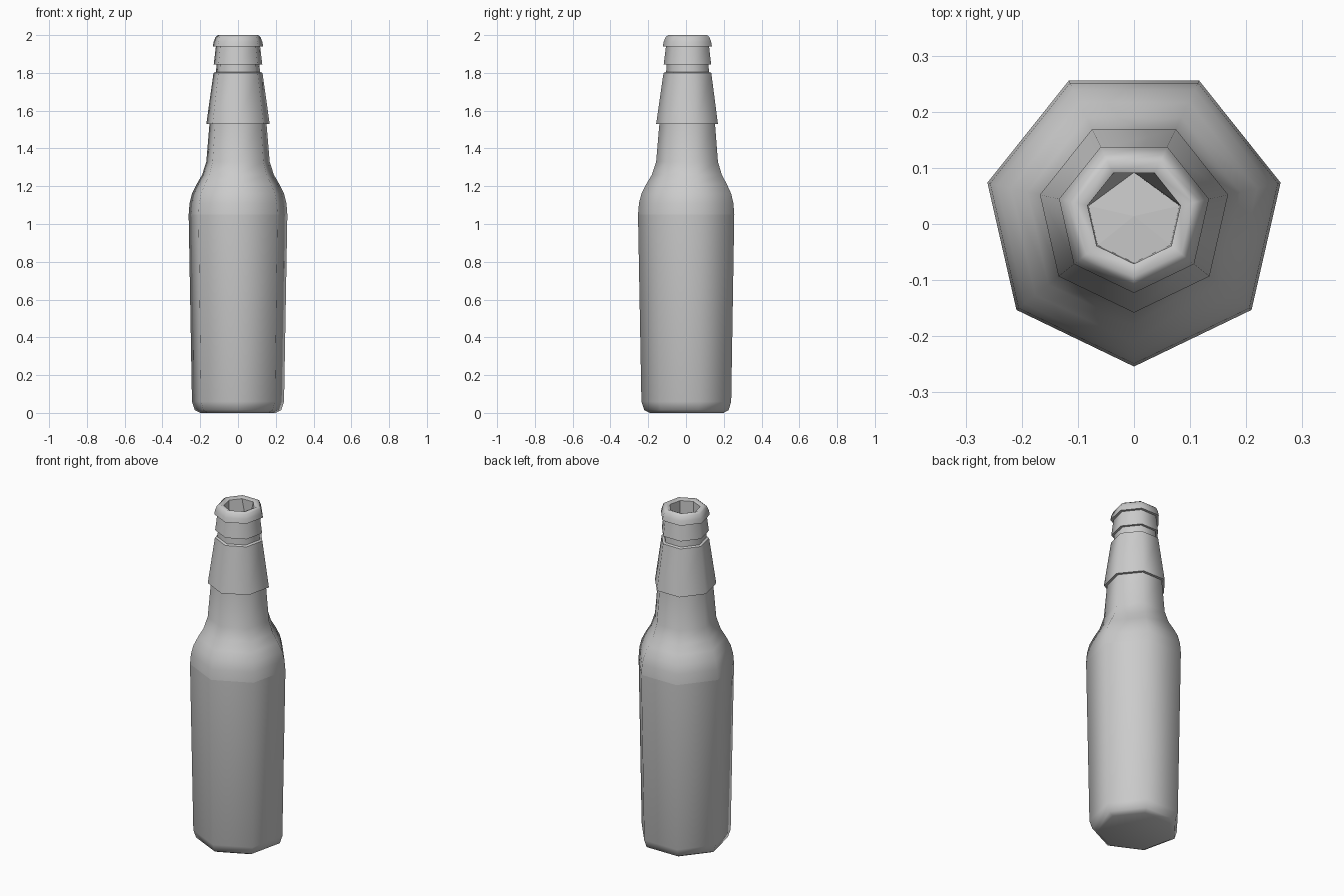
import bpy, bmesh, math
from mathutils import Vector

cube = bpy.data.objects.get("Cube")
if cube:
    bpy.data.objects.remove(cube)

SIDES = 7
AXIS_Y = 0.014

glass = bpy.data.materials.new("grey glass")
glass.use_nodes = True
colour = (0.6, 0.6, 0.6, 1)
glass.diffuse_color = colour
glass.node_tree.nodes["Principled BSDF"].inputs["Base Color"].default_value = colour


def corner(radius, z, k):
    a = -math.pi / 2 + k * 2 * math.pi / SIDES
    return Vector((radius * math.cos(a), AXIS_Y + radius * math.sin(a), z))


def lathe(bm, profile):
    """Skin (radius, height, sharp) rings; returns the list of rings."""
    rings = []
    for radius, z, sharp in profile:
        ring = [bm.verts.new(corner(radius, z, k)) for k in range(SIDES)]
        if rings:
            for k in range(SIDES):
                n = (k + 1) % SIDES
                bm.faces.new((rings[-1][k], rings[-1][n], ring[n], ring[k]))
        rings.append(ring)
    for ring, (_, _, sharp) in zip(rings, profile):
        for k in range(SIDES):
            edge = bm.edges.get((ring[k], ring[(k + 1) % SIDES]))
            edge.smooth = not sharp
    return rings


def finish(bm, name):
    for f in bm.faces:
        f.smooth = True
    mesh = bpy.data.meshes.new(name)
    bm.to_mesh(mesh)
    bm.free()
    mesh.materials.append(glass)
    obj = bpy.data.objects.new(name, mesh)
    bpy.context.collection.objects.link(obj)
    return obj


# Body, shoulder, neck wrap and lip as one outer skin
bm = bmesh.new()
rings = lathe(bm, [
    (0.205, 0, False), (0.235, 0.015, False), (0.25, 0.06, False),
    (0.268, 1.05, True), (0.263, 1.11, False), (0.25, 1.16, False),
    (0.225, 1.21, False), (0.195, 1.26, False), (0.172, 1.33, False),
    (0.155, 1.53, True), (0.172, 1.53, True), (0.133, 1.8, True),
    (0.119, 1.805, True), (0.117, 1.845, True), (0.132, 1.845, True),
    (0.12, 1.94, True), (0.137, 1.94, True), (0.132, 1.965, False),
    (0.122, 1.99, False), (0.108, 2, False), (0.085, 1.99, True)])
bm.faces.new(reversed(rings[0]))
finish(bm, "bottle")

# Bore: the two rear corners merge into one at the bottom
bm = bmesh.new()
top, low = lathe(bm, [(0.085, 1.99, True), (0.083, 1.8, True)])
for v in low[3:5]:
    v.co = (0, AXIS_Y + 0.078, 1.8)
bmesh.ops.remove_doubles(bm, verts=low[3:5], dist=0.001)
floor = [v for v in bm.verts if v.co.z < 1.9]
floor.sort(key=lambda v: math.atan2(v.co.y - AXIS_Y, v.co.x))
centre = bm.verts.new((0, AXIS_Y, 1.805))
for a, b in zip(floor, floor[1:] + floor[:1]):
    bm.faces.new((a, b, centre))
bmesh.ops.recalc_face_normals(bm, faces=bm.faces)
if centre.normal.z < 0 or centre.link_faces[0].normal.z < 0:
    bmesh.ops.reverse_faces(bm, faces=bm.faces)
for e in bm.edges:
    e.smooth = False
finish(bm, "bore")
